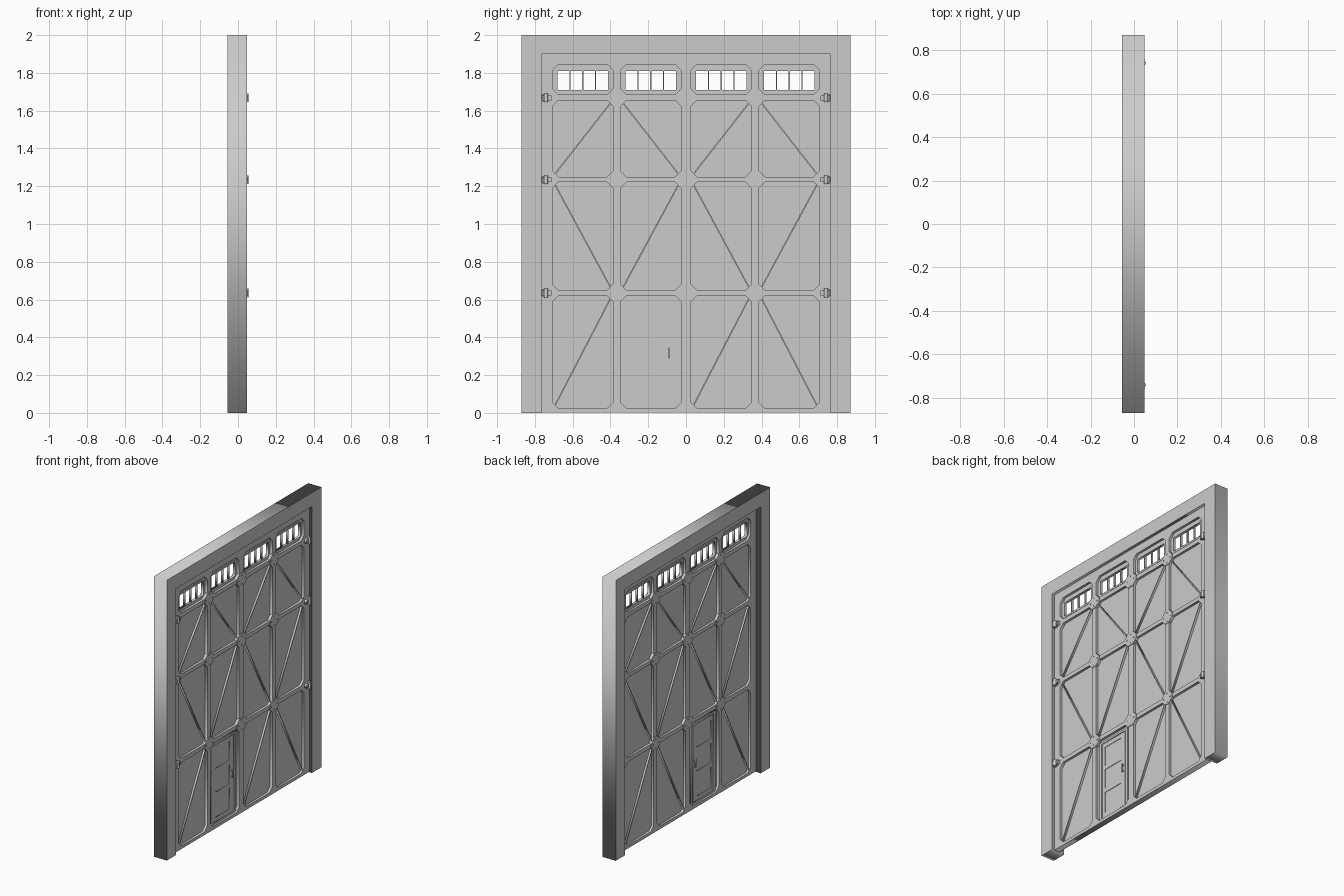
import bpy, bmesh, math
from mathutils import Matrix, Vector

if "Cube" in bpy.data.objects:
    bpy.data.objects.remove(bpy.data.objects["Cube"])

# local (x, y, z) of a flat outline -> world (y, z, x)
TO_WORLD = Matrix(((0, 0, 1, 0), (1, 0, 0, 0), (0, 1, 0, 0), (0, 0, 0, 1)))


def plate(name, loops, x0, x1):
    """Flat plate in the y-z plane; nested loops become holes."""
    cu = bpy.data.curves.new(name, 'CURVE')
    cu.dimensions, cu.fill_mode, cu.extrude = '2D', 'BOTH', (x1 - x0) / 2
    for loop in loops:
        s = cu.splines.new('POLY')
        s.points.add(len(loop) - 1)
        for p, (y, z) in zip(s.points, loop):
            p.co = (y, z, 0, 1)
        s.use_cyclic_u = True
    tmp = bpy.data.objects.new(name + "_outline", cu)
    bpy.context.collection.objects.link(tmp)
    dg = bpy.context.evaluated_depsgraph_get()
    me = bpy.data.meshes.new_from_object(tmp.evaluated_get(dg))
    bpy.data.objects.remove(tmp)
    bpy.data.curves.remove(cu)
    me.transform(Matrix.Translation(((x0 + x1) / 2, 0, 0)) @ TO_WORLD)
    bm = bmesh.new()
    bm.from_mesh(me)
    bmesh.ops.remove_doubles(bm, verts=bm.verts, dist=1e-5)
    bmesh.ops.recalc_face_normals(bm, faces=bm.faces)
    bm.to_mesh(me)
    bm.free()
    me.name = name
    ob = bpy.data.objects.new(name, me)
    bpy.context.collection.objects.link(ob)
    return ob


def rect(y0, y1, z0, z1):
    return [(y0, z0), (y1, z0), (y1, z1), (y0, z1)]


def octagon(y0, y1, z0, z1, c):
    return [(y0 + c, z0), (y1 - c, z0), (y1, z0 + c), (y1, z1 - c),
            (y1 - c, z1), (y0 + c, z1), (y0, z1 - c), (y0, z0 + c)]


def strip(a, b, w):
    a, b = Vector(a), Vector(b)
    d = (b - a).normalized() * w / 2
    n = Vector((-d.y, d.x))
    return [tuple(a + n), tuple(a - n), tuple(b - n), tuple(b + n)]


def hexagon(y, z, r):
    return [(y + r * math.cos(i * math.pi / 3), z + r * math.sin(i * math.pi / 3)) for i in range(6)]


def barrel(name, x, y, z, r, h):
    me = bpy.data.meshes.new(name)
    bm = bmesh.new()
    bmesh.ops.create_cone(bm, cap_ends=True, segments=12, radius1=r, radius2=r, depth=h,
                          matrix=Matrix.Translation((x, y, z)))
    bm.to_mesh(me)
    bm.free()
    bpy.context.collection.objects.link(bpy.data.objects.new(name, me))


COLS = [(-.708, -.385), (-.348, -.025), (.025, .348), (.385, .708)]
ROWS = [(.025, .62), (.65, 1.222), (1.25, 1.655)]
WIN = (1.685, 1.845)
C = .032

# outer frame: two posts and a lintel
plate("outer_frame", [[(-.87, 0), (-.765, 0), (-.765, 1.9), (.765, 1.9),
                       (.765, 0), (.87, 0), (.87, 2), (-.87, 2)]], -.055, .048)

# lattice of beams with chamfered openings
holes = [octagon(*c, *r, C) for c in COLS for r in ROWS]
holes += [octagon(*c, *WIN, C) for c in COLS]
plate("door_lattice", [rect(-.765, .765, .003, 1.9)] + holes, -.015, .027)

# thin sheet behind the lattice with window openings
mids = [(a + b) / 2 for a, b in COLS]
panes = [rect(m - .134, m + .134, 1.71, 1.81) for m in mids]
plate("door_sheet", [rect(-.764, .764, .004, 1.899)] + panes, .001, .010)
plate("window_surrounds",
      [l for m in mids for l in (octagon(m - .15, m + .15, 1.697, 1.823, .02),
                                 rect(m - .134, m + .134, 1.71, 1.81))], -.004, .015)
plate("window_bars", [rect(m + k * .067 - .003, m + k * .067 + .003, 1.709, 1.811)
                      for m in mids for k in (-1, 0, 1)], -.002, .013)

# diagonal brace fins, rising or falling in a mirrored pattern
fins = []
for r, (z0, z1) in enumerate(ROWS):
    for c, (y0, y1) in enumerate(COLS):
        if (r, c) == (0, 1):
            continue
        rising = (c % 2 == 0) if r != 1 else (c % 2 == 1)
        a, b = (y0 + .015, z0 + .015), (y1 - .015, z1 - .015)
        if not rising:
            a, b = (y0 + .015, z1 - .015), (y1 - .015, z0 + .015)
        fins.append(strip(a, b, .007))
plate("diagonal_braces", fins, -.012, .024)

# gusset plates and bolts on the beam crossings
gussets, bolts = [], []
for y, bw in ((-.3665, .0185), (0, .025), (.3665, .0185)):
    for z in (.635, 1.236, 1.67):
        w, h = bw + C, .015 + C
        gussets.append(octagon(y - w, y + w, z - h, z + h, C))
        bolts += [hexagon(y + dy, z + dz, .005)
                  for dy, dz in ((-.034, 0), (.034, 0), (0, -.032), (0, .032))]
plate("gusset_plates", gussets, -.019, .031)
plate("gusset_bolts", bolts, -.022, .034)

# small walk-through door with three inset panels
y0, y1 = -.305, -.068
insets = [rect(y0 + .03, y1 - .045, a, b) for a, b in ((.07, .22), (.25, .39), (.42, .555))]
plate("walk_door_surround", [rect(y0 - .02, y1 + .02, .027, .605), rect(y0, y1, .04, .59)], -.005, .016)
plate("walk_door_leaf", [rect(y0 + .004, y1 - .004, .042, .586)] + insets, -.003, .014)

# handles on both faces
for side, x, s in (("front", .014, 1), ("back", -.003, -1)):
    for z in (.297, .338):
        lo, hi = sorted((x, x + s * .010))
        plate(side + "_handle_mount", [rect(-.094, -.086, z - .004, z + .004)], lo, hi)
    lo, hi = sorted((x + s * .008, x + s * .014))
    plate(side + "_handle_bar", [rect(-.093, -.087, .288, .347)], lo, hi)

# hinges along both door edges, front face only
for s in (-1, 1):
    for z in (.635, 1.235, 1.668):
        def leaf(a, b, h):
            return rect(*sorted((s * a, s * b)), z - h, z + h)
        plate("hinge_leaf", [leaf(.712, .736, .013)], .026, .044)
        plate("hinge_plate", [leaf(.73, .763, .020)], .026, .038)
        plate("hinge_bolts", [hexagon(s * .719, z + d, .004) for d in (-.007, .007)], .043, .047)
        barrel("hinge_barrel", .044, s * .742, z, .011, .046)
        barrel("hinge_pin", .044, s * .757, z, .006, .03)
